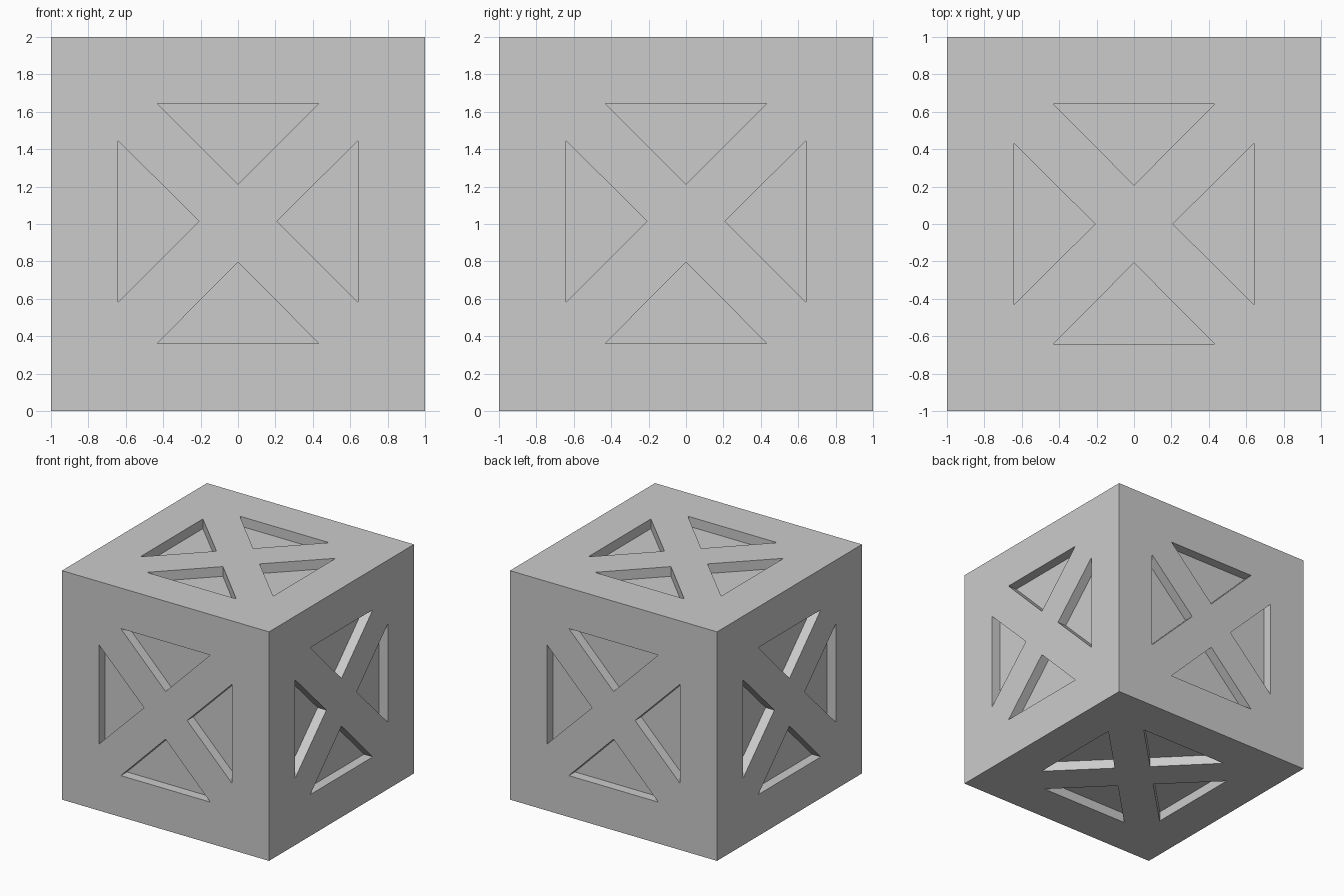
import bpy, bmesh
from math import pi
from mathutils import Matrix, Vector

if "Cube" in bpy.data.objects:
    bpy.data.objects.remove(bpy.data.objects["Cube"])

DEPTH = 0.085
BASE, HALF, APEX = 0.642, 0.432, 0.208

# solid cube standing on the ground
bm = bmesh.new()
bmesh.ops.create_cube(bm, size=2, matrix=Matrix.Translation((0, 0, 1)))
me = bpy.data.meshes.new("crate_body")
bm.to_mesh(me)
bm.free()
body = bpy.data.objects.new("crate_body", me)
bpy.context.collection.objects.link(body)


def add_pockets(bm, rot, side_shift):
    """Four triangular prisms pointing at the middle of one cube face."""
    place = Matrix.Translation((0, 0, 1)) @ rot
    for k in range(4):
        turn = Matrix.Rotation(k * pi / 2, 4, 'Z')
        rings = []
        for z in (1 - DEPTH, 1.1):
            ring = []
            for x, y in ((-HALF, BASE), (HALF, BASE), (0, APEX)):
                p = turn @ Vector((x, y, z))
                p.y += side_shift if k % 2 else side_shift / 4
                ring.append(bm.verts.new(place @ p))
            rings.append(ring)
        a, b = rings
        bm.faces.new(a)
        bm.faces.new(b)
        for i in range(3):
            j = (i + 1) % 3
            bm.faces.new((a[i], a[j], b[j], b[i]))


# pocket cutters for all six faces
bm = bmesh.new()
for k in range(4):
    add_pockets(bm, Matrix.Rotation(k * pi / 2, 4, 'Z') @ Matrix.Rotation(pi / 2, 4, 'X'), 0.014)
add_pockets(bm, Matrix.Identity(4), 0)
add_pockets(bm, Matrix.Rotation(pi, 4, 'X'), 0)
bmesh.ops.recalc_face_normals(bm, faces=bm.faces)
me = bpy.data.meshes.new("pocket_cutter")
bm.to_mesh(me)
bm.free()
cutter = bpy.data.objects.new("pocket_cutter", me)
bpy.context.collection.objects.link(cutter)
cutter.hide_render = True

# carve the pockets, then drop the cutter
mod = body.modifiers.new("pockets", 'BOOLEAN')
mod.operation = 'DIFFERENCE'
mod.solver = 'EXACT'
mod.object = cutter
bpy.context.view_layer.objects.active = body
body.select_set(True)
bpy.ops.object.modifier_apply(modifier=mod.name)
bpy.data.objects.remove(cutter)
